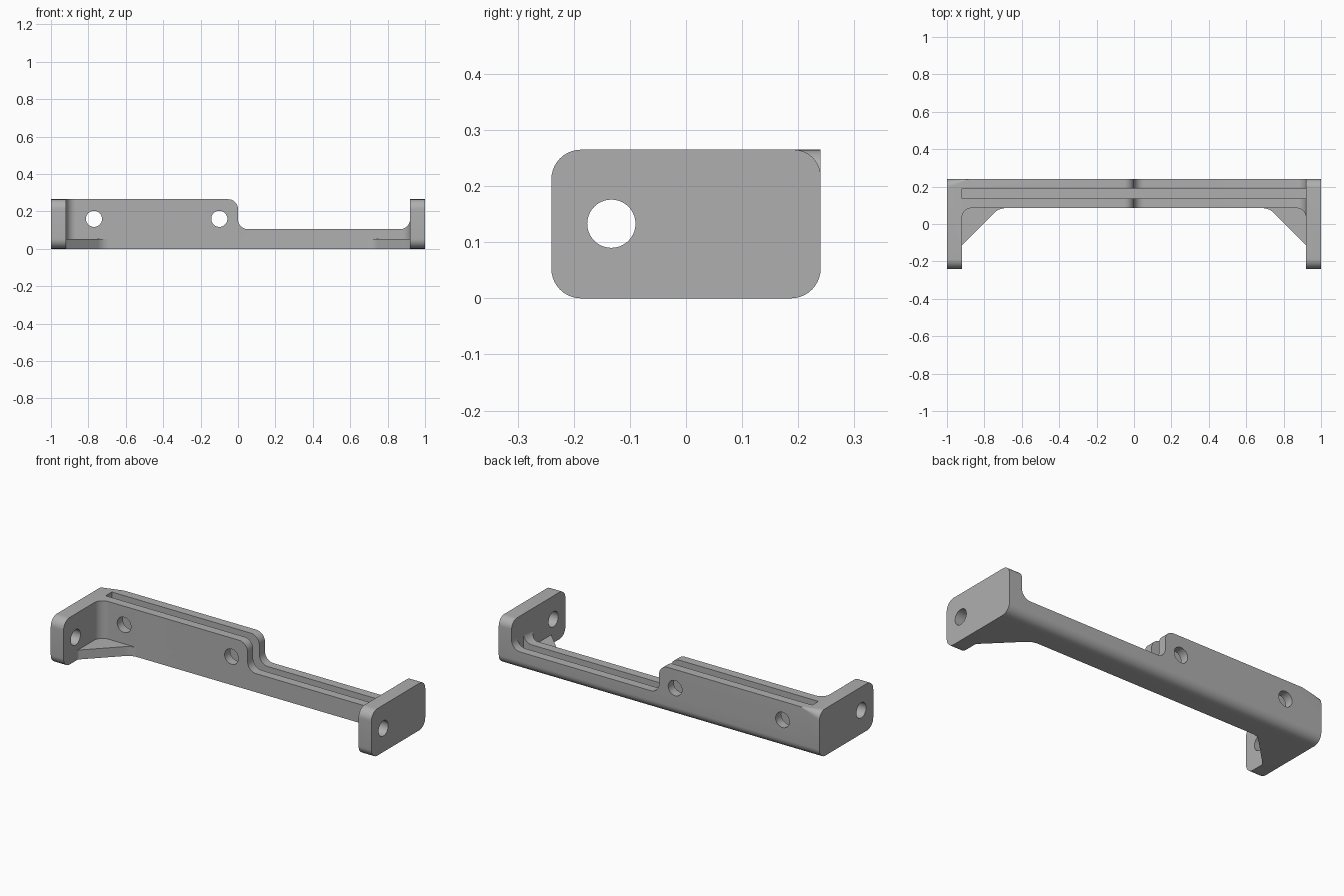
import bpy, bmesh, math
from mathutils import Vector

cube = bpy.data.objects.get("Cube")
if cube:
    bpy.data.objects.remove(cube, do_unlink=True)

grey = bpy.data.materials.new("plain grey")
grey.use_nodes = True
grey.diffuse_color = (0.43, 0.43, 0.43, 1)
grey.node_tree.nodes["Principled BSDF"].inputs["Base Color"].default_value = grey.diffuse_color

T, Y, H = 0.92, 0.24, 0.265      # inner face of end plates, half depth, height
FRONT = 0.085                    # front face of the long wall
R = 0.053                        # common fillet radius


def outline(corners, steps=10):
    """Polygon from (a, b, radius) corners, each rounded by a tangent arc."""
    pts = []
    for i, (a, b, r) in enumerate(corners):
        p = Vector((a, b))
        if r == 0:
            pts.append(p)
            continue
        u = (Vector(corners[i - 1][:2]) - p).normalized()
        v = (Vector(corners[(i + 1) % len(corners)][:2]) - p).normalized()
        half = u.angle(v) / 2
        centre = p + (u + v).normalized() * r / math.sin(half)
        start = p + u * r / math.tan(half) - centre
        end = p + v * r / math.tan(half) - centre
        sweep = start.angle_signed(end)
        for k in range(steps + 1):
            t = -sweep * k / steps
            c, s = math.cos(t), math.sin(t)
            pts.append(centre + Vector((start.x * c - start.y * s, start.x * s + start.y * c)))
    return pts


def loft(name, axis, sections):
    """Solid through (position, outline) sections along an axis."""
    place = {"x": lambda p, d: (d, p.x, p.y),
             "y": lambda p, d: (p.x, d, p.y),
             "z": lambda p, d: (p.x, p.y, d)}[axis]
    bm = bmesh.new()
    rings = [[bm.verts.new(place(p, d)) for p in pts] for d, pts in sections]
    n = len(rings[0])
    for lo, hi in zip(rings, rings[1:]):
        for i in range(n):
            j = (i + 1) % n
            bm.faces.new((lo[i], lo[j], hi[j], hi[i]))
    bm.faces.new(rings[0])
    bm.faces.new(rings[-1])
    bmesh.ops.recalc_face_normals(bm, faces=bm.faces)
    mesh = bpy.data.meshes.new(name)
    bm.to_mesh(mesh)
    bm.free()
    mesh.materials.append(grey)
    obj = bpy.data.objects.new(name, mesh)
    bpy.context.collection.objects.link(obj)
    return obj


def prism(name, axis, lo, hi, corners):
    pts = outline(corners)
    return loft(name, axis, [(lo, pts), (hi, pts)])


def cut(cutter):
    bpy.context.view_layer.objects.active = bracket
    mod = bracket.modifiers.new("cut", "BOOLEAN")
    mod.operation, mod.solver, mod.object = "DIFFERENCE", "EXACT", cutter
    bpy.ops.object.modifier_apply(modifier=mod.name)
    bpy.data.objects.remove(cutter, do_unlink=True)


def hole(axis, a, b, lo, hi, r=0.043):
    pts = [Vector((a + r * math.cos(k * math.tau / 40), b + r * math.sin(k * math.tau / 40)))
           for k in range(40)]
    cut(loft("hole_cutter", axis, [(lo, pts), (hi, pts)]))


# Rounded bar that holds both end plates and the wall
bracket = prism("bracket", "x", -1, 1,
                [(-Y, 0, R), (Y, 0, R), (Y, H, 0), (-Y, H, R)])

# Front recess, leaving a low gusset in each corner
gusset = [(-T, -1, 0), (-T, -0.113, 0.02), (-0.722, FRONT, 0.09)]
cut(prism("gusset_cutter", "z", -1, 1,
          gusset + [(-x, y, r) for x, y, r in reversed(gusset)]))
cut(prism("recess_cutter", "z", 0.053, 1,
          [(-T, -1, 0), (-T, FRONT, R), (T, FRONT, R), (T, -1, 0)]))

# Step down to the low half of the wall, with a rounded upper lip
cut(prism("step_cutter", "y", -1, 1,
          [(-0.2, 0.5, 0), (-0.2, H, 0), (0, H, R), (0, 0.105, R), (T, 0.105, R), (T, 0.5, 0)]))

# Long slot in the top of the wall
cut(prism("slot_cutter", "z", 0.053, 1,
          [(-T, 0.135, 0), (T, 0.135, 0), (T, 0.19, 0), (-T, 0.19, 0)]))


def corner(r):
    """Waste area outside the rounded upper back corner."""
    arc = [Vector((Y - r + r * math.sin(k * math.pi / 20), H - r + r * math.cos(k * math.pi / 20)))
           for k in range(11)]
    return [Vector((Y - r, 0.4))] + arc + [Vector((0.4, H - r)), Vector((0.4, 0.4))]


# Round the upper back corners; the tall end tapers out into the wall
cut(loft("left_corner_cutter", "x", [(0.6, corner(0.048)), (1.1, corner(0.048))]))
cut(loft("right_corner_cutter", "x", [(-1.01, corner(0.052)), (-0.88, corner(0.0005))]))

# Bolt holes through the wall and the end plates
for x in (-0.77, -0.10):
    hole("y", x, 0.16, 0, 0.4)
for lo, hi in ((-1.1, -0.9), (0.9, 1.1)):
    hole("x", -0.133, 0.133, lo, hi)

bpy.ops.object.select_all(action="DESELECT")
bracket.select_set(True)
bpy.context.view_layer.objects.active = bracket
bpy.ops.object.shade_smooth_by_angle(angle=math.radians(30))
